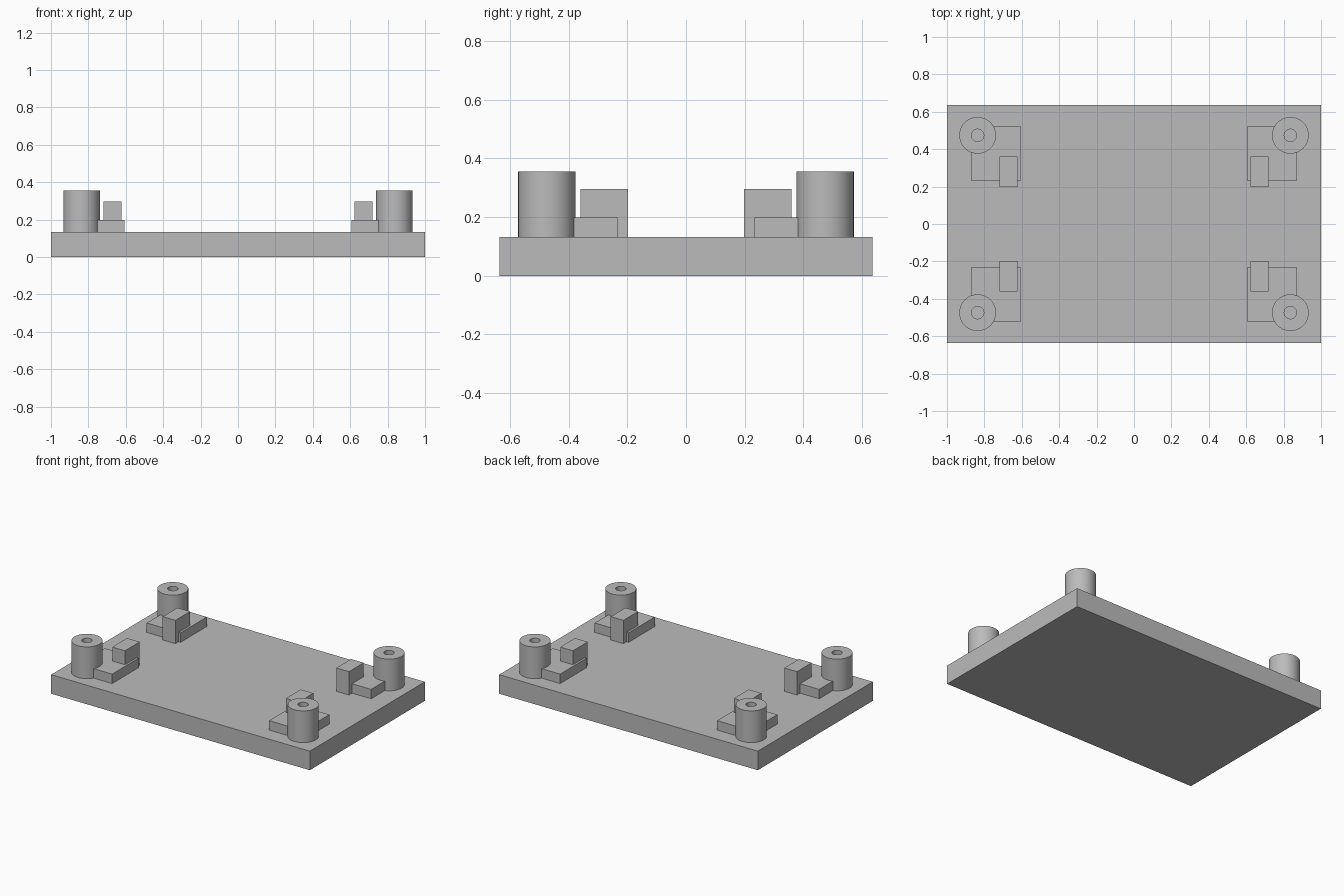
import bpy
import bmesh
from math import radians, tau
from mathutils import Vector

cube = bpy.data.objects.get("Cube")
if cube:
    bpy.data.objects.remove(cube, do_unlink=True)

# Single plain grey material
grey = bpy.data.materials.new("plain_grey")
grey.use_nodes = True
colour = (0.5, 0.5, 0.5, 1)
grey.diffuse_color = colour
grey.node_tree.nodes["Principled BSDF"].inputs["Base Color"].default_value = colour

PLATE_TOP = 0.133


def add_object(name, bm, mirrored):
    bmesh.ops.recalc_face_normals(bm, faces=bm.faces)
    mesh = bpy.data.meshes.new(name)
    bm.to_mesh(mesh)
    bm.free()
    mesh.materials.append(grey)
    obj = bpy.data.objects.new(name, mesh)
    bpy.context.collection.objects.link(obj)
    if mirrored:
        # One corner is repeated at all four
        mod = obj.modifiers.new("four_corners", "MIRROR")
        mod.use_axis = (True, True, False)
        mod.use_mirror_merge = False
    return obj


def box(name, low, high, mirrored=True):
    low, high = Vector(low), Vector(high)
    bm = bmesh.new()
    bmesh.ops.create_cube(bm, size=1)
    bmesh.ops.scale(bm, vec=high - low, verts=bm.verts)
    bmesh.ops.translate(bm, vec=(low + high) / 2, verts=bm.verts)
    return add_object(name, bm, mirrored)


def tube(name, centre, outer, inner, bottom, top):
    bm = bmesh.new()
    profile = [(inner, bottom), (outer, bottom), (outer, top), (inner, top)]
    verts = [bm.verts.new((r, 0, z)) for r, z in profile]
    edges = [bm.edges.new((verts[i], verts[(i + 1) % 4])) for i in range(4)]
    bmesh.ops.spin(bm, geom=verts + edges, axis=(0, 0, 1), cent=(0, 0, 0),
                   angle=tau, steps=48, use_merge=True)
    bmesh.ops.remove_doubles(bm, verts=bm.verts, dist=0.0001)
    bmesh.ops.translate(bm, vec=(*centre, 0), verts=bm.verts)
    obj = add_object(name, bm, True)
    bpy.ops.object.select_all(action="DESELECT")
    obj.select_set(True)
    bpy.context.view_layer.objects.active = obj
    bpy.ops.object.shade_smooth_by_angle(angle=radians(30))
    return obj


# Base plate
box("base_plate", (-1, -0.635, 0), (1, 0.635, PLATE_TOP), mirrored=False)

# Corner pads, stop blocks and hollow posts
box("corner_pads", (0.607, 0.231, PLATE_TOP), (0.868, 0.523, 0.199))
box("stop_blocks", (0.622, 0.197, PLATE_TOP), (0.72, 0.36, 0.296))
tube("hollow_posts", (0.836, 0.474), 0.098, 0.033, PLATE_TOP, 0.355)
